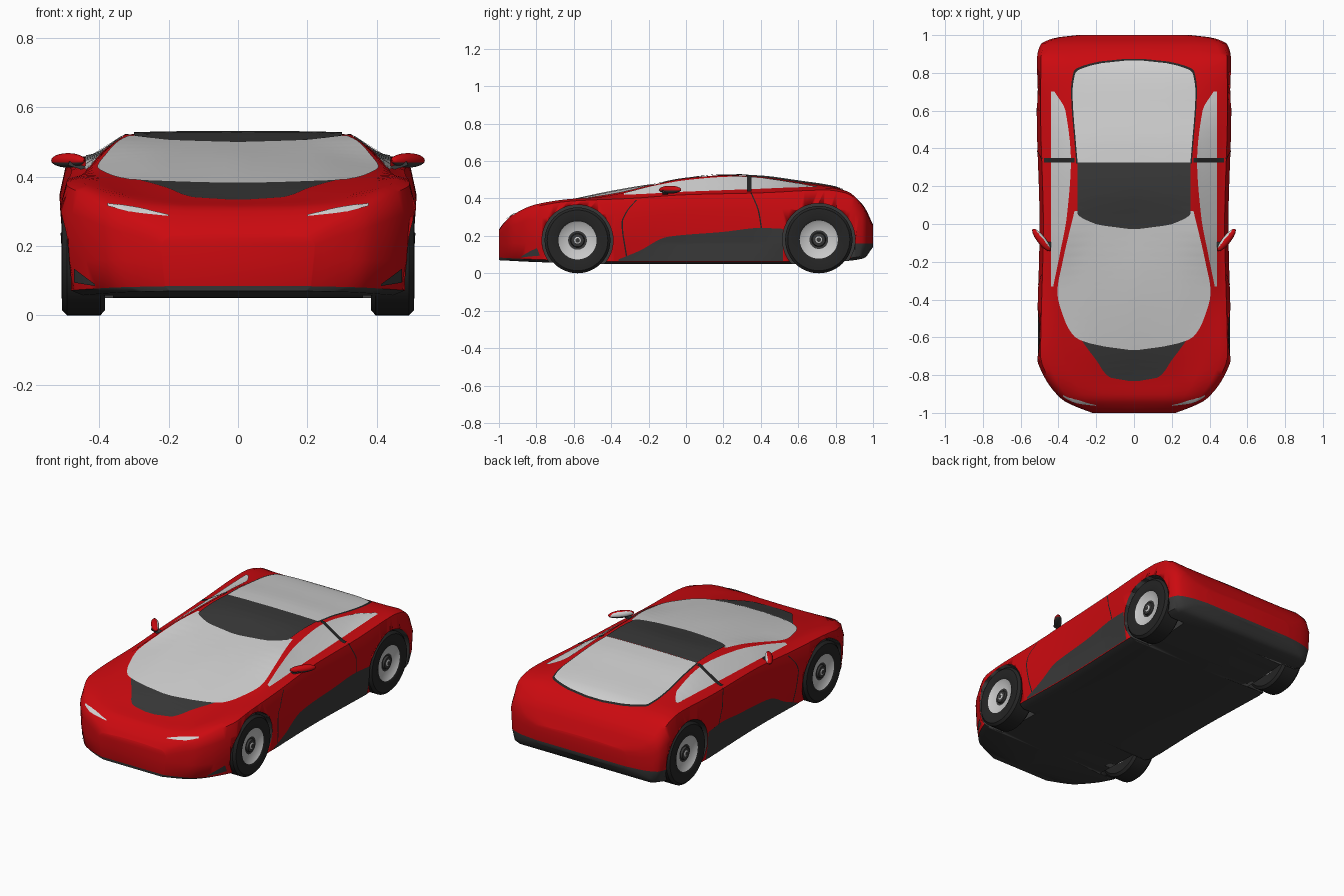
import bpy, bmesh, math
from mathutils import Vector, Matrix
from mathutils.bvhtree import BVHTree

cube = bpy.data.objects.get("Cube")
if cube:
    bpy.data.objects.remove(cube, do_unlink=True)


def material(name, r, g, b):
    m = bpy.data.materials.new(name)
    m.use_nodes = True
    m.diffuse_color = (r, g, b, 1)
    bsdf = next(n for n in m.node_tree.nodes if n.type == "BSDF_PRINCIPLED")
    bsdf.inputs["Base Color"].default_value = (r, g, b, 1)
    return m


red = material("red_paint", .6, .003, .005)
trim = material("dark_trim", .04, .04, .04)
black = material("black_rubber", .018, .018, .018)
glass = material("pale_glass", .63, .63, .63)
metal = material("wheel_metal", .58, .58, .58)


def finish(bm, name, mats, angle=35):
    """Turn a bmesh into a smooth-shaded object."""
    mesh = bpy.data.meshes.new(name)
    bm.to_mesh(mesh)
    bm.free()
    for m in mats:
        mesh.materials.append(m)
    ob = bpy.data.objects.new(name, mesh)
    bpy.context.scene.collection.objects.link(ob)
    bpy.ops.object.select_all(action="DESELECT")
    ob.select_set(True)
    bpy.context.view_layer.objects.active = ob
    bpy.ops.object.shade_smooth_by_angle(angle=math.radians(angle))
    return ob


def curve(*flat):
    """Monotone smooth interpolation through (position, value) pairs."""
    px, pv = flat[::2], flat[1::2]
    n = len(px)
    sec = [(pv[i + 1] - pv[i]) / (px[i + 1] - px[i]) for i in range(n - 1)]
    slope = [sec[0]]
    for a, b in zip(sec, sec[1:]):
        slope.append(2 * a * b / (a + b) if a * b > 0 else 0)
    slope.append(sec[-1])

    def value(x):
        x = min(max(x, px[0]), px[-1])
        i = max(k for k in range(n - 1) if px[k] <= x)
        h = px[i + 1] - px[i]
        t = (x - px[i]) / h
        return (pv[i] * (1 + 2 * t) * (1 - t) ** 2 + slope[i] * h * t * (1 - t) ** 2
                + pv[i + 1] * t * t * (3 - 2 * t) + slope[i + 1] * h * t * t * (t - 1))
    return value


# Body: cross-sections lofted along the length
width = curve(-1, .22, -.97, .3, -.93, .38, -.8, .48, -.7, .515, 0, .5, .6, .515,
              .88, .513, .95, .495, .985, .42, 1, .3)
floor = curve(-1, .07, -.8, .06, -.4, .05, .6, .05, .85, .065, .95, .08, 1, .14)
shoulder = curve(-1, .225, -.975, .262, -.92, .312, -.8, .365, -.6, .395, -.3, .408,
                 0, .428, .4, .438, .75, .453, .86, .435, .95, .35, 1, .25)
rail_x = curve(-1, .65, -.6, .73, -.36, .82, .05, .67, .25, .64, .4, .64, .8, .68, 1, .65)
rail_z = curve(-1, .23, -.975, .267, -.92, .318, -.8, .352, -.6, .385, -.36, .425,
               0, .508, .2, .522, .4, .512, .6, .485, .8, .456, .86, .437, .95, .355, 1, .255)
crown = curve(-1, .235, -.975, .268, -.92, .312, -.83, .332, -.66, .38, -.3, .455,
              0, .498, .2, .526, .4, .518, .6, .492, .8, .46, .88, .425, .95, .36, 1, .26)
waist = curve(-1, .985, -.5, .985, 0, .95, .3, .95, .6, .985, 1, .985)


def section(y):
    w, f, s, r, c = width(y), floor(y), shoulder(y), rail_z(y), crown(y)
    rx = rail_x(y) * w
    return [(0, f), (.88 * w, f), (.95 * w, f + .014), (waist(y) * w, .16),
            (w, .16 + (s - .16) * .65), (.96 * w, s - .008), (.88 * w, s + .004),
            (rx, r), (.6 * rx, r + .75 * (c - r)), (0, c)]


bm = bmesh.new()
rings, steps = [], 64
for i in range(steps + 1):
    y = math.sin(math.pi * (i / steps - .5))
    pts = section(y)
    half = [bm.verts.new((x, y, z)) for x, z in pts]
    other = [bm.verts.new((-x, y, z)) if x else v for (x, z), v in zip(pts, half)]
    rings.append((half, other))


def quad(verts, column, y):
    f = bm.faces.new(list(dict.fromkeys(verts)))
    f.material_index = 1 if column < 2 or (column == 2 and y > .88) else 0


for a, b in zip(rings, rings[1:]):
    for p, q in zip(a, b):
        for c in range(len(p) - 1):
            quad((p[c], p[c + 1], q[c + 1], q[c]), c, p[c].co.y)
for p, q in (rings[0], rings[-1]):
    for c in range(len(p) - 1):
        quad((p[c], p[c + 1], q[c + 1], q[c]), c, p[c].co.y)
bmesh.ops.recalc_face_normals(bm, faces=bm.faces)
surface = BVHTree.FromBMesh(bm)
body = finish(bm, "body", [red, trim], 50)

# Wheel arches
AXLES = (("front", -.58, .176), ("rear", .71, .18))
bm = bmesh.new()
for label, y, r in AXLES:
    for s in (-1, 1):
        place = Matrix.Translation((s * .47, y, r)) @ Matrix.Rotation(math.pi / 2, 4, "Y")
        bmesh.ops.create_cone(bm, cap_ends=True, segments=48, radius1=r + .014,
                              radius2=r + .014, depth=.22, matrix=place)
for f in bm.faces:
    f.material_index = 1
cutter = finish(bm, "arch_cutter", [red, trim])
cutter.hide_render = True
mod = body.modifiers.new("arches", "BOOLEAN")
mod.operation, mod.solver, mod.object = "DIFFERENCE", "EXACT", cutter
bpy.context.view_layer.objects.active = body
bpy.ops.object.modifier_apply(modifier=mod.name)
bpy.data.objects.remove(cutter, do_unlink=True)

# Thin panels laid on the body: u runs along, v runs between two curves
VIEWS = {"top": (lambda u, v: Vector((v, u, 2)), Vector((0, 0, -1))),
         "side": (lambda u, v: Vector((2, u, v)), Vector((-1, 0, 0))),
         "seam": (lambda u, v: Vector((2, v, u)), Vector((-1, 0, 0))),
         "nose": (lambda u, v: Vector((u, -2, v)), Vector((0, 1, 0)))}


def panel(name, mat, view, start, end, low, high, lift=.004, sides=(1,), nu=44, nv=20):
    origin, ray = VIEWS[view]
    for s in sides:
        bm = bmesh.new()
        grid = []
        for i in range(nu + 1):
            u = start + (end - start) * i / nu
            row = []
            for j in range(nv + 1):
                v = low(u) + (high(u) - low(u)) * j / nv
                hit, normal, _, _ = surface.ray_cast(origin(u, v), ray)
                row.append(bm.verts.new(hit + normal * lift) if hit else None)
            grid.append(row)
        for a, b in zip(grid, grid[1:]):
            for j in range(nv):
                corners = (a[j], a[j + 1], b[j + 1], b[j])
                if all(corners):
                    f = bm.faces.new(corners)
                    f.normal_update()
                    if f.normal.dot(ray) > 0:
                        f.normal_flip()
        if s < 0:
            bmesh.ops.scale(bm, vec=(-1, 1, 1), verts=bm.verts)
            bmesh.ops.reverse_faces(bm, faces=bm.faces)
        prefix = "" if len(sides) == 1 else ("left_" if s > 0 else "right_")
        finish(bm, prefix + name, [mat])


def centred(name, mat, start, end, edge, lift=.004):
    panel(name, mat, "top", start, end, lambda u: -edge(u), edge, lift)


both = (1, -1)
centred("hood_panel", trim, -.83, -.58,
        curve(-.83, .03, -.81, .13, -.72, .2, -.64, .26, -.58, .3), .002)
centred("windshield", glass, -.665, .07,
        curve(-.665, .03, -.64, .2, -.6, .31, -.5, .37, -.36, .405, -.2, .378, .07, .315))
centred("roof_panel", trim, -.025, .325, curve(-.025, .03, 0, .2, .06, .3, .325, .3), .006)
rear_edge = curve(.32, .298, .4, .305, .7, .325, .8, .31, .845, .2, .862, .05)
centred("rear_window", glass, .325, .862, rear_edge, .005)
centred("rear_window_surround", black, .32, .872, lambda y: rear_edge(y - .01) + .008, .002)
panel("side_window", glass, "top", -.33, .7,
      curve(-.33, .425, -.15, .388, .05, .352, .33, .332, .6, .362, .7, .42),
      lambda u: .438, sides=both)
panel("window_pillar", black, "top", .325, .35, lambda u: .315, lambda u: .475,
      .006, both, nu=4)
panel("sill", trim, "side", -.36, .518, lambda u: .066,
      curve(-.36, .075, -.25, .12, -.1, .195, .2, .222, .4, .243, .518, .238), sides=both)
door_rear = curve(.24, .4, .33, .385, .43, .345)
panel("door_rear_seam", black, "seam", .24, .43, door_rear,
      lambda u: door_rear(u) + .007, .002, both, nv=1)
door_front = curve(.08, -.32, .27, -.345, .33, -.32, .39, -.27)
panel("door_front_seam", black, "seam", .08, .39, door_front,
      lambda u: door_front(u) + .007, .002, both, nv=1)
panel("headlight", glass, "nose", .2, .375, curve(.2, .284, .3, .295, .375, .313),
      curve(.2, .288, .3, .311, .375, .321), .004, both, nv=4)
panel("front_corner_vent", trim, "nose", .41, .47, curve(.41, .085, .47, .095),
      curve(.41, .09, .47, .135), .003, both, nv=4)

# Wheels: one turned profile (position, radius) with a material per segment
SEGMENTS = 48
for label, y, r in AXLES:
    profile = [(.39, 0, 1), (.39, .04, 2), (.39, .1, 0), (.384, .11, 0), (.384, r - .015, 0),
               (.397, r, 0), (.493, r, 0), (.507, r - .014, 0), (.509, .112, 0),
               (.504, .102, 2), (.496, .093, 2), (.488, .05, 1), (.486, .038, 1),
               (.497, .034, 1), (.497, .018, 2), (.501, .012, 1), (.501, 0, 0)]
    for s in both:
        bm = bmesh.new()
        loops = []
        for x, rad, _ in profile:
            angles = [2 * math.pi * k / SEGMENTS for k in range(SEGMENTS)]
            loops.append([bm.verts.new((s * x, y + rad * math.cos(a), r + rad * math.sin(a)))
                          for a in angles])
        for (_, _, m), a, b in zip(profile, loops, loops[1:]):
            for k in range(SEGMENTS):
                n = (k + 1) % SEGMENTS
                bm.faces.new((a[k], a[n], b[n], b[k])).material_index = m
        bmesh.ops.remove_doubles(bm, verts=bm.verts, dist=.0001)
        bmesh.ops.recalc_face_normals(bm, faces=bm.faces)
        finish(bm, f"{label}_{'left' if s > 0 else 'right'}_wheel", [black, trim, metal])

# Door mirrors: swept-back red shell, dark underside, pale rear glass
for s in both:
    side = "left" if s > 0 else "right"
    bm = bmesh.new()
    bmesh.ops.create_uvsphere(bm, u_segments=24, v_segments=12, radius=1)
    for f in bm.faces:
        c = f.calc_center_median()
        f.material_index = 1 if c.z < -.3 else (2 if c.y > .45 else 0)
    shape = (Matrix.Translation((s * .49, -.085, .447)) @ Matrix.Rotation(s * .9, 4, "Z")
             @ Matrix.Diagonal((.074, .022, .021, 1)))
    bmesh.ops.transform(bm, matrix=shape, verts=bm.verts)
    finish(bm, side + "_mirror", [red, trim, glass])
    bm = bmesh.new()
    arm = (Matrix.Translation((s * .455, -.11, .428)) @ Matrix.Rotation(s * -.3, 4, "Y")
           @ Matrix.Diagonal((.07, .03, .012, 1)))
    bmesh.ops.create_cube(bm, size=1, matrix=arm)
    finish(bm, side + "_mirror_arm", [trim])
